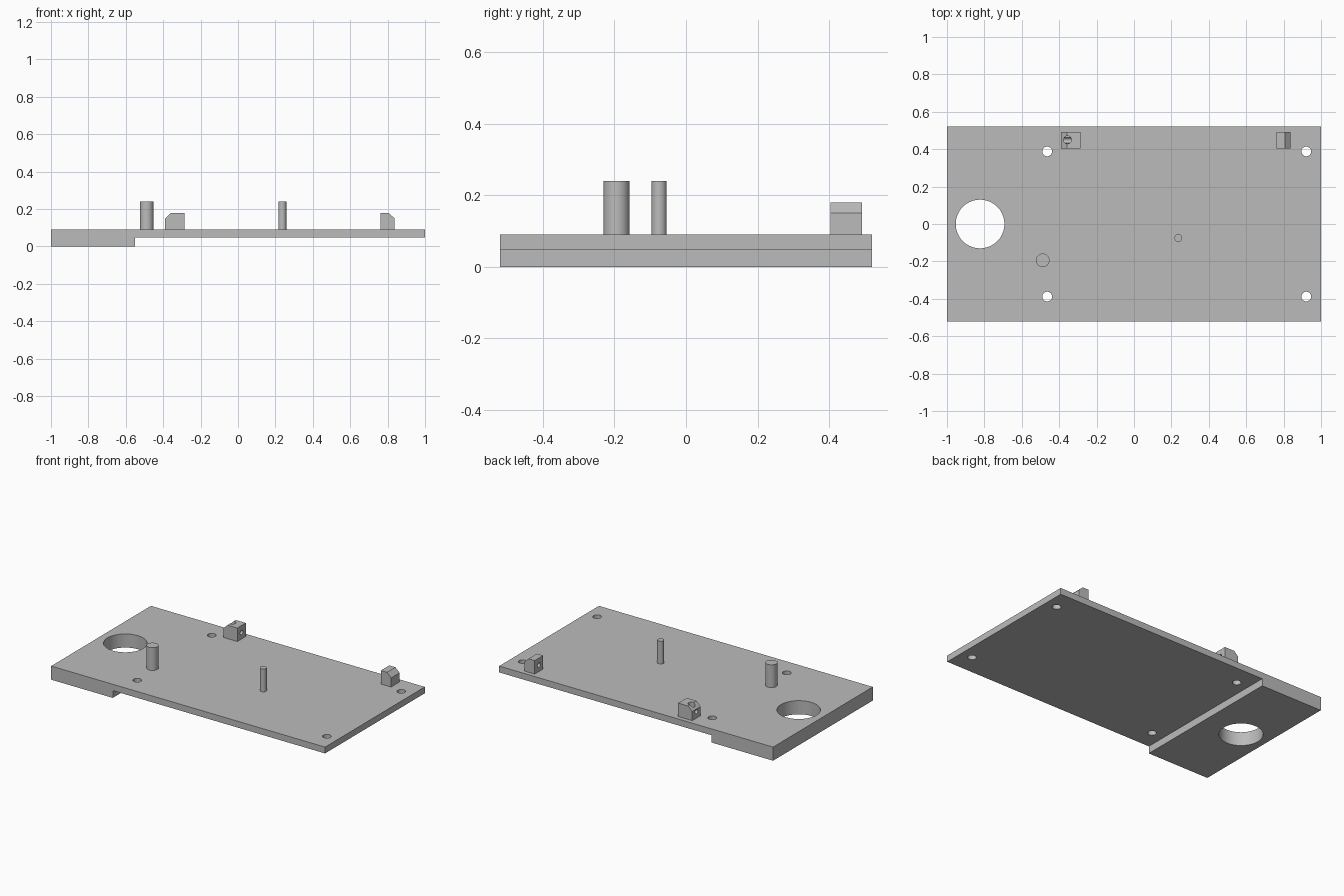
import bpy, bmesh, math
from mathutils import Matrix

if "Cube" in bpy.data.objects:
    bpy.data.objects.remove(bpy.data.objects["Cube"])

grey = bpy.data.materials.new("plain grey")
grey.diffuse_color = (0.5, 0.5, 0.5, 1)
grey.use_nodes = True
grey.node_tree.nodes["Principled BSDF"].inputs["Base Color"].default_value = grey.diffuse_color


def add_object(name, bm):
    bmesh.ops.recalc_face_normals(bm, faces=bm.faces)
    mesh = bpy.data.meshes.new(name)
    bm.to_mesh(mesh)
    bm.free()
    mesh.materials.append(grey)
    obj = bpy.data.objects.new(name, mesh)
    bpy.context.collection.objects.link(obj)
    return obj


def extrude_profile(name, points, y0, y1):
    """Extrude an x-z outline from y0 to y1."""
    bm = bmesh.new()
    face = bm.faces.new([bm.verts.new((x, y0, z)) for x, z in points])
    side = bmesh.ops.extrude_face_region(bm, geom=[face])
    moved = [v for v in side["geom"] if isinstance(v, bmesh.types.BMVert)]
    bmesh.ops.translate(bm, verts=moved, vec=(0, y1 - y0, 0))
    return add_object(name, bm)


def cylinder(name, centre, radius, length, axis="Z", sides=48):
    bm = bmesh.new()
    turn = Matrix.Rotation(math.pi / 2, 4, "Y") if axis == "X" else Matrix()
    bmesh.ops.create_cone(bm, cap_ends=True, segments=sides, radius1=radius,
                          radius2=radius, depth=length,
                          matrix=Matrix.Translation(centre) @ turn)
    return add_object(name, bm)


def smooth(obj):
    bpy.ops.object.select_all(action="DESELECT")
    obj.select_set(True)
    bpy.context.view_layer.objects.active = obj
    bpy.ops.object.shade_smooth_by_angle(angle=math.radians(30))


def drill(obj, cutters):
    """Subtract each cutter, then discard it."""
    bpy.context.view_layer.objects.active = obj
    for cutter in cutters:
        mod = obj.modifiers.new("hole", "BOOLEAN")
        mod.operation = "DIFFERENCE"
        mod.solver = "EXACT"
        mod.object = cutter
        bpy.ops.object.modifier_apply(modifier=mod.name)
        bpy.data.objects.remove(cutter)
    smooth(obj)


TOP, STEP = 0.09, 0.048

# Base plate: thick at the left end, with one large and four small holes
plate = extrude_profile("base_plate", [(-1, 0), (-0.55, 0), (-0.55, STEP), (1, STEP),
                                       (1, TOP), (-1, TOP)], -0.52, 0.52)
holes = [cylinder("large_hole", (-0.823, 0, 0.05), 0.13, 0.4, sides=96)]
for x in (-0.464, 0.921):
    for y in (-0.388, 0.388):
        holes.append(cylinder("screw_hole", (x, y, 0.05), 0.026, 0.4))
drill(plate, holes)

# Upright pins
for name, x, y, r in (("large_pin", -0.488, -0.194, 0.036),
                      ("small_pin", 0.237, -0.075, 0.021)):
    smooth(cylinder(name, (x, y, (TOP + 0.24) / 2), r, 0.24 - TOP))

# Left block: chamfered, drilled through along x and down from the top
left = extrude_profile("left_block", [(-0.389, TOP), (-0.287, TOP), (-0.287, 0.179),
                                      (-0.359, 0.179), (-0.389, 0.15)], 0.403, 0.491)
drill(left, [cylinder("cross_hole", (-0.338, 0.447, 0.133), 0.015, 0.3, "X"),
             cylinder("top_hole", (-0.355, 0.45, 0.183), 0.021, 0.1)])

# Right block: chamfered, with a blind hole facing the left block
right = extrude_profile("right_block", [(0.761, TOP), (0.836, TOP), (0.836, 0.15),
                                        (0.806, 0.179), (0.761, 0.179)], 0.403, 0.491)
drill(right, [cylinder("blind_hole", (0.761, 0.447, 0.133), 0.015, 0.1, "X")])
